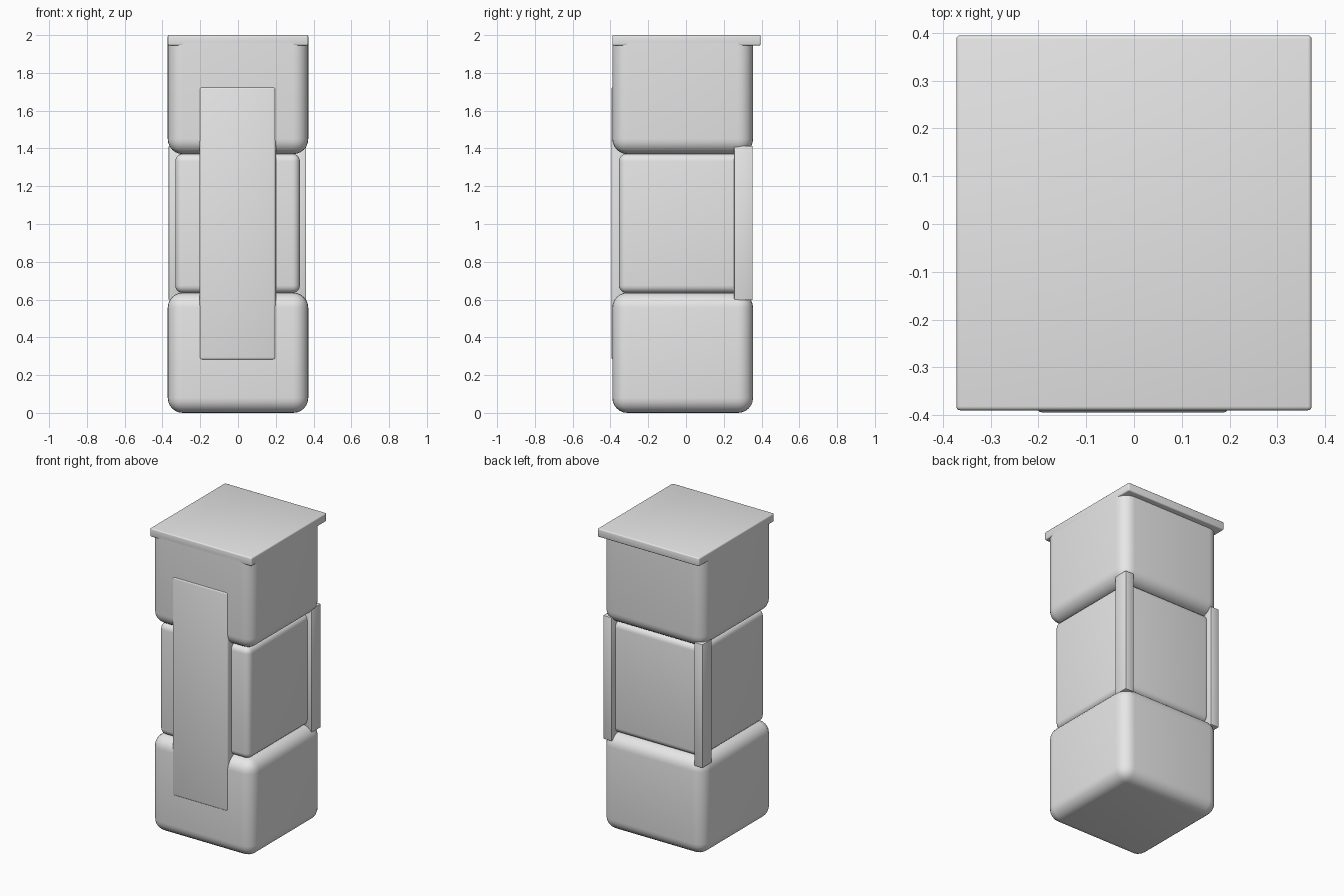
import bpy
import bmesh
from math import radians
from mathutils import Vector

cube = bpy.data.objects.get("Cube")
if cube:
    bpy.data.objects.remove(cube, do_unlink=True)

# Single matte grey
GREY = (0.8, 0.8, 0.8, 1.0)
grey = bpy.data.materials.new("light_grey")
grey.use_nodes = True
grey.diffuse_color = GREY
grey.node_tree.nodes["Principled BSDF"].inputs["Base Color"].default_value = GREY


def rounded_box(name, low, high, radius, segments, open_top=False):
    """Box between two corners with rounded edges; open_top keeps the top rim sharp."""
    low, high = Vector(low), Vector(high)
    centre = (low + high) / 2
    bm = bmesh.new()
    bmesh.ops.create_cube(bm, size=1)
    bmesh.ops.scale(bm, vec=high - low, verts=bm.verts)
    top = (high.z - low.z) / 2
    edges = [e for e in bm.edges
             if not (open_top and all(v.co.z > top - 0.001 for v in e.verts))]
    bmesh.ops.bevel(bm, geom=edges, offset=radius, segments=segments,
                    profile=0.5, affect='EDGES')
    mesh = bpy.data.meshes.new(name)
    bm.to_mesh(mesh)
    bm.free()
    mesh.materials.append(grey)
    obj = bpy.data.objects.new(name, mesh)
    obj.location = centre
    bpy.context.collection.objects.link(obj)
    bpy.ops.object.select_all(action='DESELECT')
    obj.select_set(True)
    bpy.context.view_layer.objects.active = obj
    bpy.ops.object.shade_smooth_by_angle(angle=radians(35))
    return obj


# Stacked body: wide base, inset middle, wide head
rounded_box("base_block", (-0.372, -0.39, 0), (0.372, 0.355, 0.637), 0.08, 6)
rounded_box("middle_block", (-0.332, -0.355, 0.635), (0.328, 0.315, 1.372), 0.04, 5)
rounded_box("head_block", (-0.372, -0.39, 1.37), (0.372, 0.355, 1.96), 0.08, 6, True)

# Flat lid overhanging at the back
rounded_box("lid", (-0.372, -0.39, 1.945), (0.372, 0.395, 2.0), 0.008, 3)

# Tall front panel, sunk into the base and head
rounded_box("front_panel", (-0.205, -0.395, 0.28), (0.2, -0.32, 1.727), 0.014, 3)

# Posts at the two rear corners
for side, inner, outer in (("right", -0.305, -0.367), ("left", 0.297, 0.36)):
    rounded_box(side + "_rear_post", (min(inner, outer), 0.255, 0.597),
                (max(inner, outer), 0.352, 1.413), 0.004, 2)
